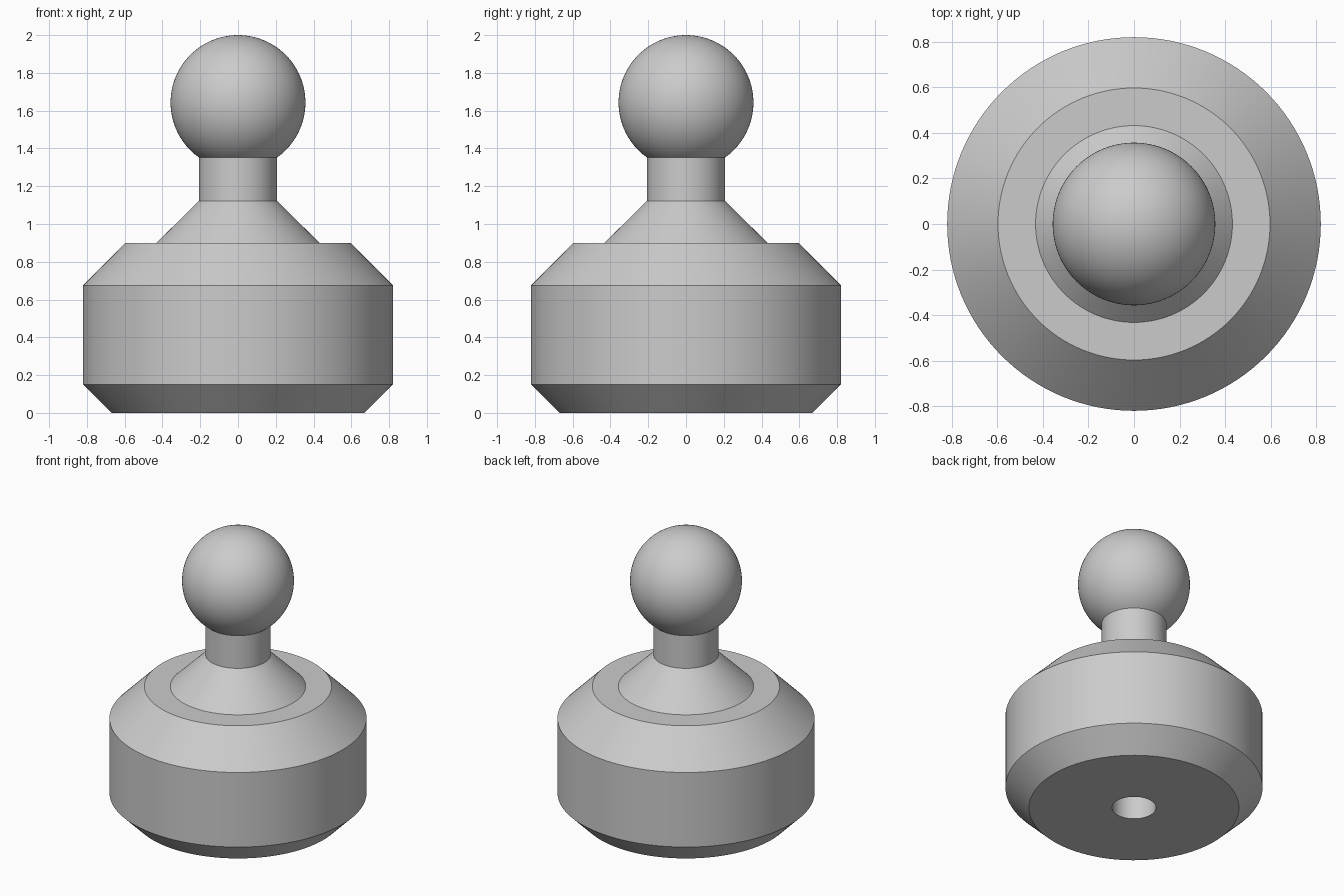
import bpy, bmesh, math
from mathutils import Matrix, Vector

cube = bpy.data.objects.get("Cube")
if cube:
    bpy.data.objects.remove(cube, do_unlink=True)

SEGMENTS = 128
BALL_R, NECK_R, BORE_R = 0.357, 0.207, 0.14
BALL_Z = 2 - BALL_R

grey = bpy.data.materials.new("plain_grey")
grey.use_nodes = True
grey.diffuse_color = (0.6, 0.6, 0.6, 1)
grey.node_tree.nodes["Principled BSDF"].inputs["Base Color"].default_value = (0.6, 0.6, 0.6, 1)


def lathe(name, profile):
    """Turn an (r, z) profile around the z axis into a smooth solid."""
    bm = bmesh.new()
    verts = [bm.verts.new((r, 0, z)) for r, z in profile]
    edges = [bm.edges.new(pair) for pair in zip(verts, verts[1:])]
    bmesh.ops.spin(bm, geom=verts + edges, cent=Vector((0, 0, 0)), axis=Vector((0, 0, 1)),
                   angle=math.tau, steps=SEGMENTS, use_merge=True)
    bmesh.ops.remove_doubles(bm, verts=bm.verts, dist=1e-5)
    bmesh.ops.recalc_face_normals(bm, faces=bm.faces)
    mesh = bpy.data.meshes.new(name)
    bm.to_mesh(mesh)
    bm.free()
    mesh.materials.append(grey)
    obj = bpy.data.objects.new(name, mesh)
    bpy.context.collection.objects.link(obj)
    bpy.ops.object.select_all(action='DESELECT')
    obj.select_set(True)
    bpy.context.view_layer.objects.active = obj
    bpy.ops.object.shade_smooth_by_angle(angle=math.radians(30))
    return obj


# Blind bore, chamfered body, top ledge, cone and neck
bore = [(0, 0.9), (BORE_R, 0.9), (BORE_R, 0)]
body = [(0.67, 0), (0.82, 0.15), (0.82, 0.675), (0.597, 0.9)]
neck = [(0.432, 0.9), (NECK_R, 1.122)]

# Ball arc from the neck joint up to the pole
start = -math.acos(NECK_R / BALL_R)
steps = 48
ball = []
for i in range(steps):
    a = start + (math.pi / 2 - start) * i / steps
    ball.append((BALL_R * math.cos(a), BALL_Z + BALL_R * math.sin(a)))
ball.append((0, 2))

lathe("ball_stud_base", bore + body + neck + ball)
